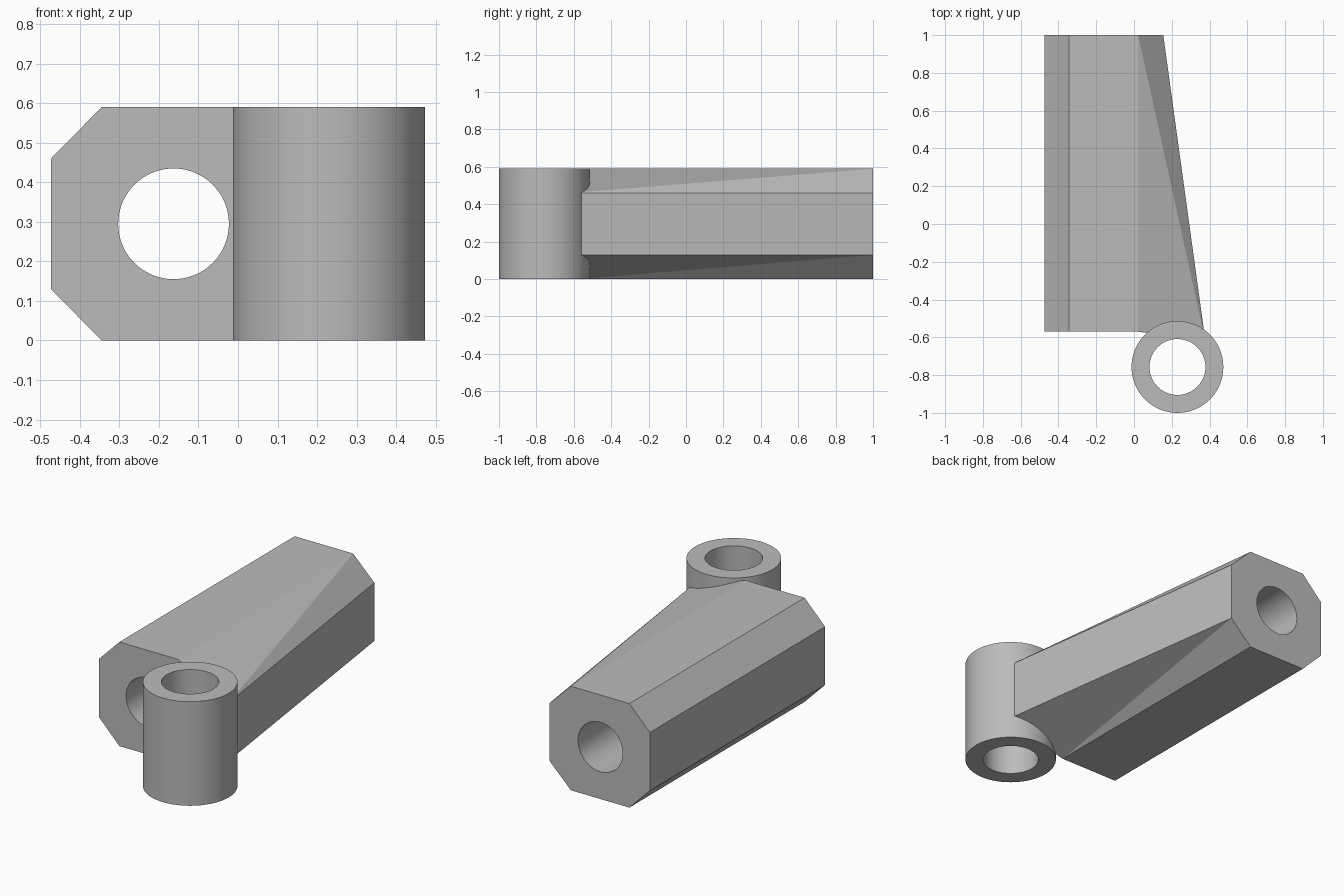
import bpy
import bmesh
import math

cube = bpy.data.objects.get("Cube")
if cube:
    bpy.data.objects.remove(cube, do_unlink=True)

H = 0.59            # overall height
LOW, HIGH = 0.13, 0.46   # chamfer limits
GREY = (0.5, 0.5, 0.5, 1.0)

# Single grey material
grey = bpy.data.materials.new("plain grey")
grey.use_nodes = True
grey.diffuse_color = GREY
grey.node_tree.nodes["Principled BSDF"].inputs["Base Color"].default_value = GREY


def add_object(name, bm):
    bmesh.ops.recalc_face_normals(bm, faces=bm.faces)
    mesh = bpy.data.meshes.new(name)
    bm.to_mesh(mesh)
    bm.free()
    mesh.materials.append(grey)
    obj = bpy.data.objects.new(name, mesh)
    bpy.context.collection.objects.link(obj)
    return obj


def cylinder(name, radius, depth, location, along_y=False):
    bm = bmesh.new()
    bmesh.ops.create_cone(bm, cap_ends=True, segments=72,
                          radius1=radius, radius2=radius, depth=depth)
    obj = add_object(name, bm)
    obj.location = location
    if along_y:
        obj.rotation_euler.x = math.pi / 2
    return obj


def section(bm, y, top_x, side_x, side_y):
    """Eight-sided end outline, starting at the lower left chamfer."""
    points = [(-0.345, y, 0), (top_x, y, 0), (side_x, side_y, LOW), (side_x, side_y, HIGH),
              (top_x, y, H), (-0.345, y, H), (-0.473, y, HIGH), (-0.473, y, LOW)]
    return [bm.verts.new(p) for p in points]


def combine(target, tool, operation):
    mod = target.modifiers.new(operation.lower(), 'BOOLEAN')
    mod.operation = operation
    mod.solver = 'EXACT'
    mod.object = tool
    bpy.context.view_layer.objects.active = target
    bpy.ops.object.modifier_apply(modifier=mod.name)
    bpy.data.objects.remove(tool, do_unlink=True)


# Chamfered arm flaring towards the pivot, with twisted right chamfers
bm = bmesh.new()
front = section(bm, -0.57, 0.022, 0.378, -0.62)
back = section(bm, 1.0, 0.022, 0.155, 1.0)
for i in range(8):
    j = (i + 1) % 8
    if i in (1, 3):
        bm.faces.new((front[i], front[j], back[j]))
        bm.faces.new((front[i], back[j], back[i]))
    else:
        bm.faces.new((front[i], front[j], back[j], back[i]))
bm.faces.new(back)
bm.faces.new((front[0], front[1], front[4], front[5], front[6], front[7]))
bm.faces.new(front[1:5])
arm = add_object("bored_arm", bm)

# Upright pivot sleeve joined to the arm, then both bores
PIVOT = (0.23, -0.757, H / 2)
combine(arm, cylinder("pivot_sleeve", 0.243, H, PIVOT), 'UNION')
combine(arm, cylinder("pivot_bore", 0.148, 1.0, PIVOT), 'DIFFERENCE')
combine(arm, cylinder("arm_bore", 0.14, 3.0, (-0.163, 0, H / 2), True), 'DIFFERENCE')

# Round walls smooth, flat faces crisp
bpy.ops.object.select_all(action='DESELECT')
arm.select_set(True)
bpy.context.view_layer.objects.active = arm
bpy.ops.object.shade_smooth_by_angle(angle=math.radians(7))
